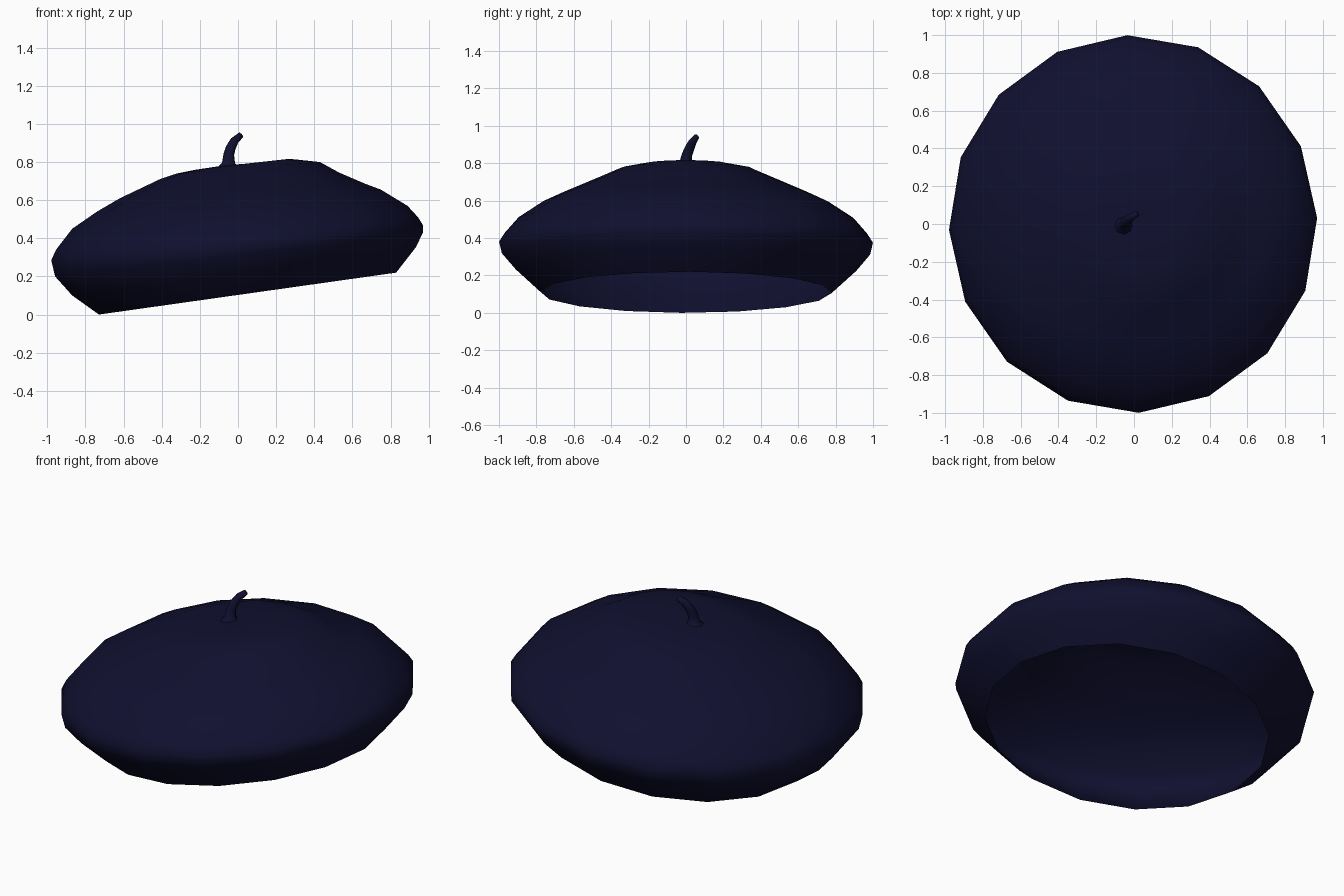
import bpy, bmesh, math
from mathutils import Vector

if "Cube" in bpy.data.objects:
    bpy.data.objects.remove(bpy.data.objects["Cube"])

navy = bpy.data.materials.new("navy_felt")
navy.diffuse_color = (0.005, 0.005, 0.029, 1)
navy.use_nodes = True
navy.node_tree.nodes["Principled BSDF"].inputs["Base Color"].default_value = navy.diffuse_color


def loft(name, rings, tip=None):
    """Skin a list of point rings, optionally closing the last one to a tip."""
    bm = bmesh.new()
    vs = [[bm.verts.new(p) for p in r] for r in rings]
    n = len(vs[0])
    for a, b in zip(vs, vs[1:]):
        for i in range(n):
            j = (i + 1) % n
            bm.faces.new((a[i], a[j], b[j], b[i]))
    if tip is not None:
        t = bm.verts.new(tip)
        for i in range(n):
            bm.faces.new((vs[-1][i], vs[-1][(i + 1) % n], t))
    for f in bm.faces:
        f.smooth = True
    me = bpy.data.meshes.new(name)
    bm.to_mesh(me)
    bm.free()
    me.materials.append(navy)
    ob = bpy.data.objects.new(name, me)
    bpy.context.collection.objects.link(ob)
    return ob


def tilted_ring(xl, zl, xr, zr, ry, n=16):
    """Tilted ellipse between a left and a right point, with half-depth ry."""
    pts = []
    for i in range(n):
        a = 2 * math.pi * i / n + math.radians(1.8)
        c = math.cos(a)
        pts.append(((xl + xr) / 2 + (xr - xl) / 2 * c, ry * math.sin(a),
                    (zl + zr) / 2 + (zr - zl) / 2 * c))
    return pts


# Beret body: open underneath, sagging to the left
body = [
    (-0.73, 0.00, 0.83, 0.22, 0.78),
    (-0.87, 0.10, 0.935, 0.355, 0.91),
    (-0.96, 0.20, 0.97, 0.43, 0.985),
    (-0.98, 0.285, 0.97, 0.47, 1.00),
    (-0.955, 0.34, 0.945, 0.51, 0.97),
    (-0.87, 0.45, 0.89, 0.57, 0.895),
    (-0.74, 0.54, 0.75, 0.655, 0.76),
    (-0.62, 0.61, 0.67, 0.685, 0.65),
    (-0.41, 0.71, 0.53, 0.745, 0.46),
    (-0.32, 0.74, 0.43, 0.80, 0.36),
    (-0.22, 0.76, 0.27, 0.817, 0.25),
    (-0.12, 0.775, 0.03, 0.79, 0.08),
]
loft("beret_body", [tilted_ring(*r) for r in body], (-0.05, 0, 0.785))

# Curved stalk: centre point and radius along its path
path = [((-0.05, -0.005, 0.77), 0.06), ((-0.05, -0.003, 0.795), 0.034),
        ((-0.048, 0.004, 0.84), 0.028), ((-0.038, 0.017, 0.875), 0.026),
        ((-0.018, 0.034, 0.912), 0.022), ((0.015, 0.055, 0.942), 0.016)]
stalk = []
for k, (p, r) in enumerate(path):
    d = Vector(path[min(k + 1, len(path) - 1)][0]) - Vector(path[max(k - 1, 0)][0])
    q = Vector((0, 0, 1)).rotation_difference(d)
    stalk.append([Vector(p) + q @ Vector((r * math.cos(a), r * math.sin(a), 0))
                  for a in (2 * math.pi * i / 8 for i in range(8))])
loft("stalk", stalk, (0.018, 0.057, 0.945))
